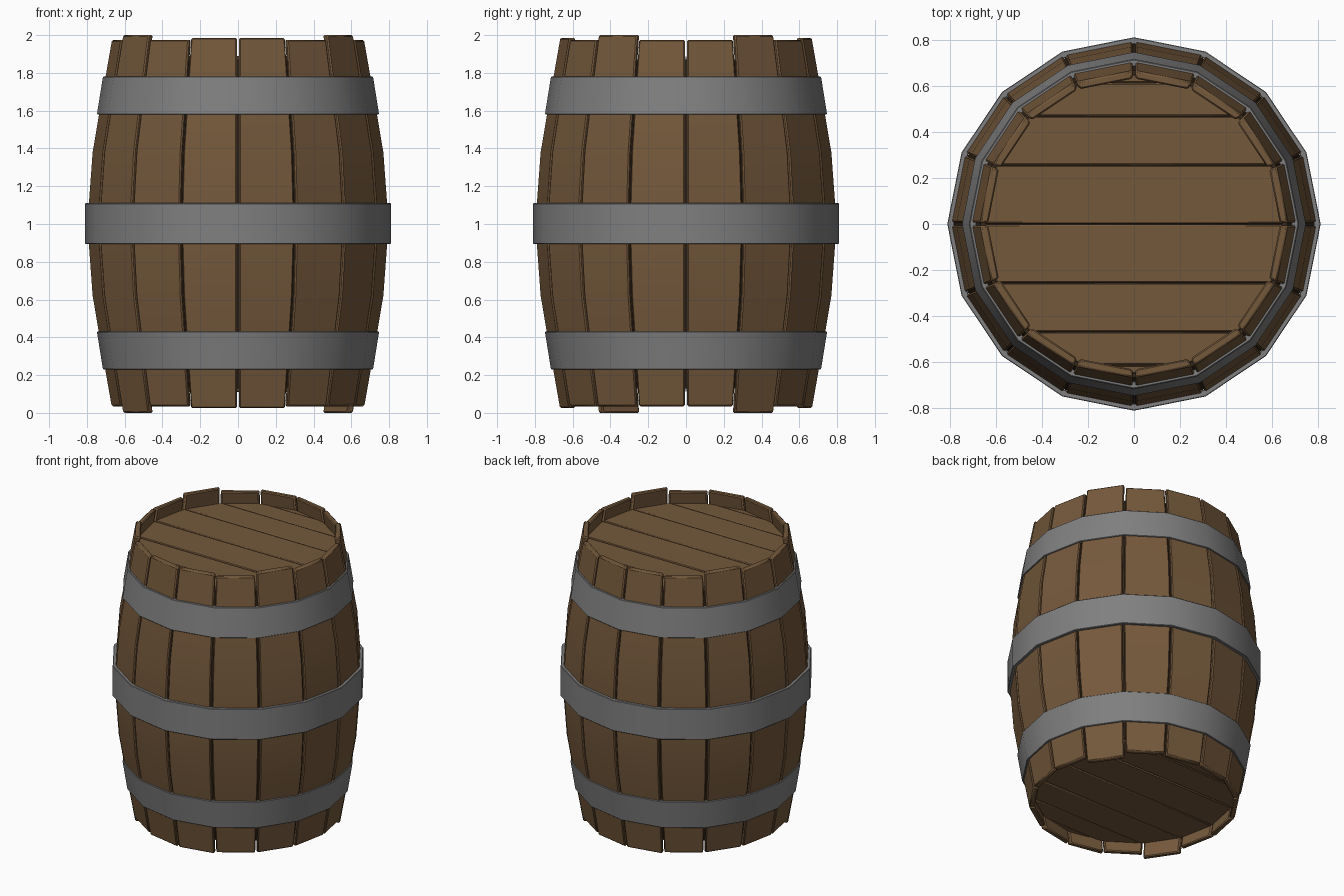
import bpy, bmesh
from math import sin, cos, pi
from mathutils import Vector

cube = bpy.data.objects.get("Cube")
if cube:
    bpy.data.objects.remove(cube)

SIDES = 16
STEP = 2 * pi / SIDES
# Bulge of the barrel: (distance from mid height, radius at the stave corners)
BULGE = [(0, 0.80), (0.38, 0.772), (0.67, 0.723), (1.0, 0.665)]


def material(name, rgb):
    m = bpy.data.materials.new(name)
    m.use_nodes = True
    m.diffuse_color = (*rgb, 1)
    m.node_tree.nodes["Principled BSDF"].inputs["Base Color"].default_value = (*rgb, 1)
    return m


wood = material("brown wood", (0.175, 0.098, 0.044))
dark = material("dark wood", (0.035, 0.02, 0.01))
iron = material("grey iron", (0.215, 0.215, 0.215))


def radius(z):
    d = min(abs(z - 1), 1)
    for (d0, r0), (d1, r1) in zip(BULGE, BULGE[1:]):
        if d <= d1:
            return r0 + (r1 - r0) * (d - d0) / (d1 - d0)


def finish(name, bm, mat, bevel=0):
    bmesh.ops.recalc_face_normals(bm, faces=bm.faces)
    mesh = bpy.data.meshes.new(name)
    bm.to_mesh(mesh)
    bm.free()
    mesh.materials.append(mat)
    ob = bpy.data.objects.new(name, mesh)
    bpy.context.collection.objects.link(ob)
    bpy.ops.object.select_all(action='DESELECT')
    ob.select_set(True)
    bpy.context.view_layer.objects.active = ob
    bpy.ops.object.shade_smooth_by_angle(angle=pi / 6)
    if bevel:
        mod = ob.modifiers.new("bevel", 'BEVEL')
        mod.width = bevel
        mod.segments = 1
        mod.limit_method = 'ANGLE'
        mod.angle_limit = pi / 5
    return ob


def skin(bm, rings, closed=False):
    """Join rings of points with quads; cap the ends unless the loop is closed."""
    rows = [[bm.verts.new(p) for p in ring] for ring in rings]
    n = len(rows[0])
    pairs = list(zip(rows, rows[1:])) + ([(rows[-1], rows[0])] if closed else [])
    for a, b in pairs:
        for i in range(n):
            j = (i + 1) % n
            bm.faces.new((a[i], a[j], b[j], b[i]))
    if not closed:
        bm.faces.new(rows[0])
        bm.faces.new(rows[-1])


def ring(r, z):
    return [(r * cos(i * STEP), r * sin(i * STEP), z) for i in range(SIDES)]


# Staves, with a few that stand proud at the ends
GAP, THICK = 0.006, 0.036
for k in range(SIDES):
    quarter = k % 4
    bottom, top = 0.035, 1.975
    if k % 8 in (3, 4):
        bottom, top = 0.025, 1.985
    if k % 8 in (1, 6):
        top = 2.0
    if k % 8 == 1:
        bottom = 0.0
    a, b = k * STEP, (k + 1) * STEP
    da, db = Vector((cos(a), sin(a), 0)), Vector((cos(b), sin(b), 0))
    side = (db - da).normalized() * GAP
    rings = []
    for z in (bottom, 0.33, 0.62, 1.0, 1.38, 1.67, top):
        r, up = radius(z), Vector((0, 0, z))
        rings.append([da * r + side + up, db * r - side + up,
                      db * (r - THICK) - side + up, da * (r - THICK) + side + up])
    bm = bmesh.new()
    skin(bm, rings)
    finish(f"stave_{k + 1}", bm, wood, 0.007)

# Dark core seen through the seams
bm = bmesh.new()
skin(bm, [ring(radius(z) - 0.02, z) for z in (0.13, 0.33, 0.62, 1.0, 1.38, 1.67, 1.87)])
finish("core", bm, dark)

# Iron hoops: lower edge, upper edge and their radii
HOOPS = {"lower_hoop": (0.23, 0.715, 0.43, 0.747),
         "middle_hoop": (0.895, 0.811, 1.11, 0.811),
         "upper_hoop": (1.58, 0.747, 1.78, 0.715)}
for name, (z0, r0, z1, r1) in HOOPS.items():
    bm = bmesh.new()
    skin(bm, [ring(r0, z0), ring(r1, z1), ring(r1 - 0.03, z1), ring(r0 - 0.03, z0)], closed=True)
    finish(name, bm, iron, 0.003)

# Planked heads, cut from a disc along the seams
SEAMS = [-0.66, -0.615, -0.47, -0.257, 0, 0.257, 0.47, 0.615, 0.66]
for end, z0, z1 in (("bottom", 0.11, 0.15), ("top", 1.85, 1.89)):
    for n, (y0, y1) in enumerate(zip(SEAMS, SEAMS[1:])):
        bm = bmesh.new()
        skin(bm, [ring(0.65, z0), ring(0.65, z1)])
        for y, facing in ((y0 + GAP / 2, -1), (y1 - GAP / 2, 1)):
            cut = bmesh.ops.bisect_plane(bm, geom=bm.verts[:] + bm.edges[:] + bm.faces[:],
                                         plane_co=(0, y, 0), plane_no=(0, facing, 0),
                                         clear_outer=True)
            edges = [e for e in cut["geom_cut"] if isinstance(e, bmesh.types.BMEdge)]
            if edges:
                bmesh.ops.holes_fill(bm, edges=edges, sides=0)
        finish(f"{end}_head_plank_{n + 1}", bm, wood, 0.005)
